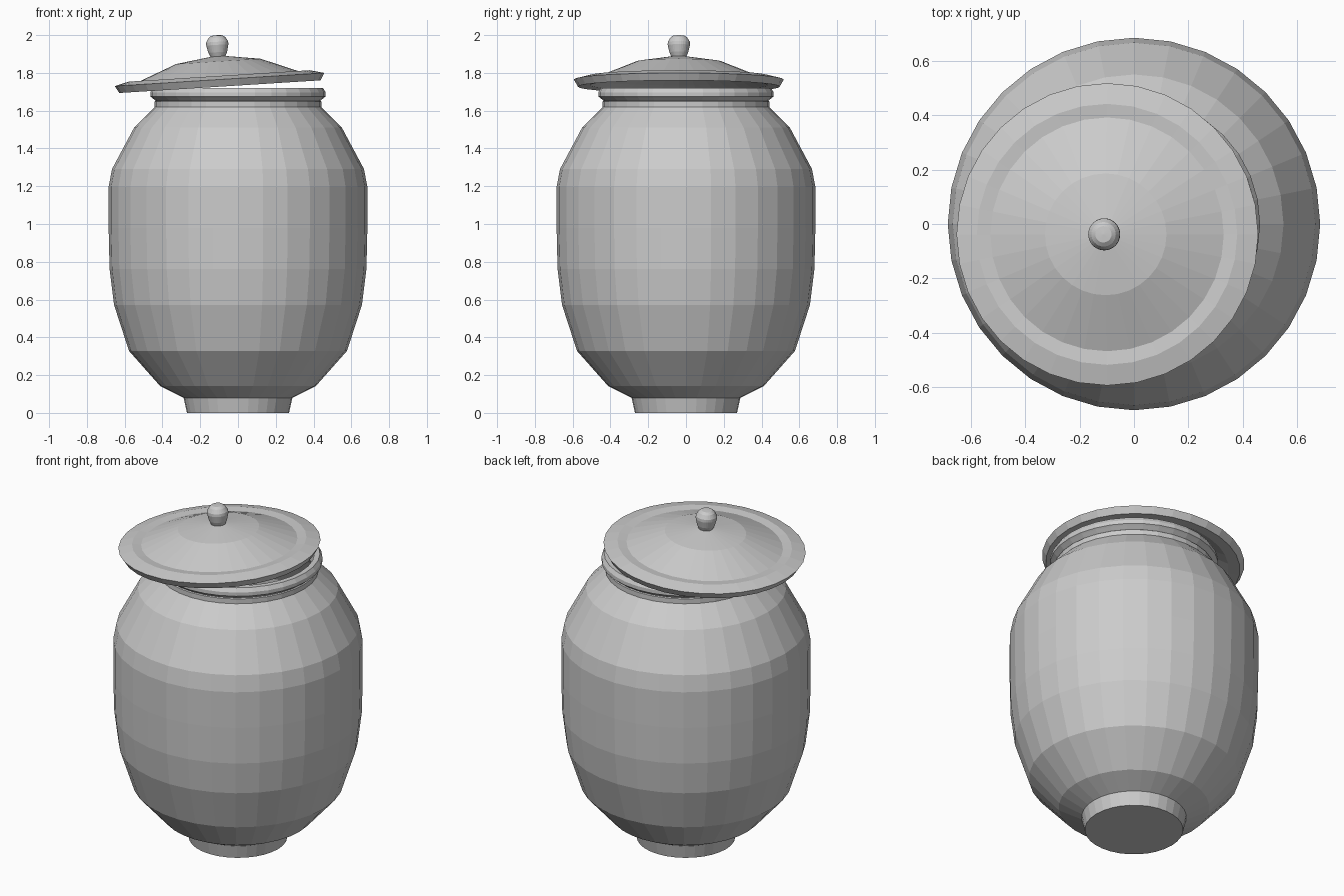
import bpy, bmesh
from math import cos, sin, tau, radians


def lathe(name, profile, sides=32):
    """Revolve (radius, height) points about z; radius 0 becomes a pole."""
    bm = bmesh.new()
    rings = []
    for r, z in profile:
        if r == 0:
            rings.append([bm.verts.new((0, 0, z))] * sides)
        else:
            rings.append([bm.verts.new((r * cos(tau * i / sides), r * sin(tau * i / sides), z))
                          for i in range(sides)])
    for a, b in zip(rings, rings[1:]):
        for i in range(sides):
            j = (i + 1) % sides
            quad = list(dict.fromkeys((a[i], a[j], b[j], b[i])))
            bm.faces.new(quad)
    bmesh.ops.recalc_face_normals(bm, faces=bm.faces)
    mesh = bpy.data.meshes.new(name)
    bm.to_mesh(mesh)
    bm.free()
    obj = bpy.data.objects.new(name, mesh)
    bpy.context.collection.objects.link(obj)
    return obj


# Jar body: foot, belly, shoulder, neck, rim, then the inner wall
lathe("jar_body", [
    (0, 0), (0.27, 0), (0.288, 0.08), (0.413, 0.143), (0.577, 0.328),
    (0.656, 0.571), (0.68, 0.762), (0.685, 0.98), (0.685, 1.196), (0.667, 1.291),
    (0.55, 1.51), (0.442, 1.619), (0.442, 1.648), (0.436, 1.652), (0.455, 1.668),
    (0.464, 1.675), (0.464, 1.697), (0.45, 1.72),
    (0.42, 1.72), (0.415, 1.62), (0.525, 1.5), (0.64, 1.28), (0.66, 0.98),
    (0.63, 0.571), (0.55, 0.34), (0.38, 0.16), (0, 0.12)])

# Lid: hollow shallow dome with a grooved flange
lid = lathe("lid", [
    (0, 0.128), (0.224, 0.096), (0.43, 0.014), (0.48, 0.019), (0.556, 0),
    (0.534, -0.038), (0.47, -0.03), (0.42, -0.005), (0.22, 0.075), (0, 0.105)])

# Knob on top of the lid
knob = lathe("lid_knob", [
    (0, 0.11), (0.037, 0.115), (0.05, 0.145), (0.059, 0.184), (0.058, 0.2),
    (0.045, 0.222), (0.03, 0.233), (0, 0.235)])

# Lid sits off-centre and tilted
for part in (lid, knob):
    part.location = (-0.098, -0.038, 1.765)
    part.rotation_euler = (0, radians(-3.6), 0)
